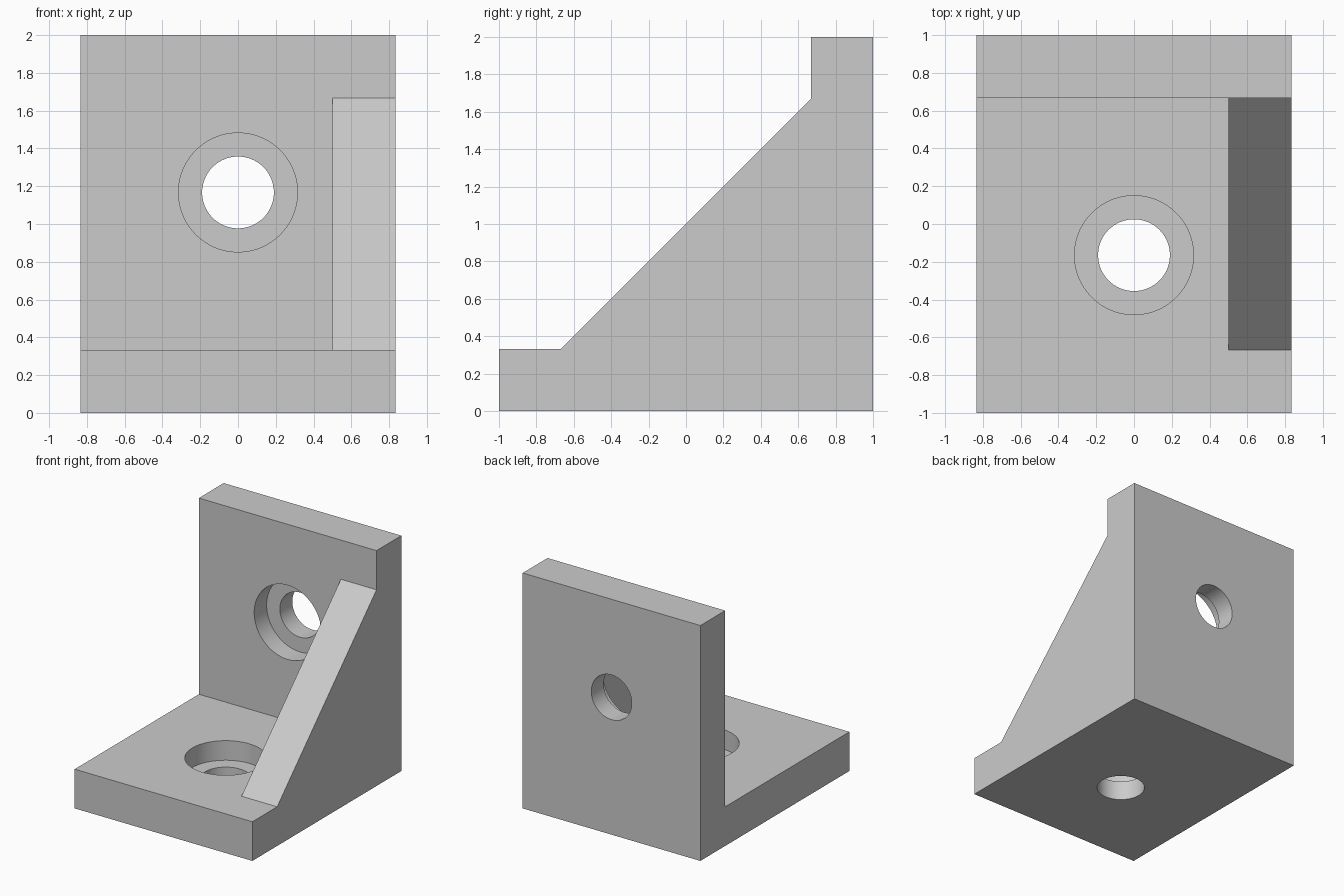
import bpy, bmesh, math
from mathutils import Vector

HALF_W = 0.835         # half width across x
T = 0.333              # plate thickness
RIB_IN = 0.5           # inner side of the gusset
HOLE_R, BORE_R = 0.19, 0.315
BORE_DEPTH = T / 2

if "Cube" in bpy.data.objects:
    bpy.data.objects.remove(bpy.data.objects["Cube"], do_unlink=True)

grey = bpy.data.materials.new("light_grey")
grey.use_nodes = True
colour = (0.6, 0.6, 0.6, 1)
grey.diffuse_color = colour
grey.node_tree.nodes["Principled BSDF"].inputs["Base Color"].default_value = colour


def prism(name, profile, x0, x1):
    """Extrude a (y, z) profile along x."""
    bm = bmesh.new()
    face = bm.faces.new([bm.verts.new((x0, y, z)) for y, z in profile])
    moved = bmesh.ops.extrude_face_region(bm, geom=[face])["geom"]
    bmesh.ops.translate(bm, vec=(x1 - x0, 0, 0),
                        verts=[v for v in moved if isinstance(v, bmesh.types.BMVert)])
    bmesh.ops.recalc_face_normals(bm, faces=bm.faces)
    mesh = bpy.data.meshes.new(name)
    bm.to_mesh(mesh)
    bm.free()
    obj = bpy.data.objects.new(name, mesh)
    bpy.context.collection.objects.link(obj)
    mesh.materials.append(grey)
    return obj


def cylinder(name, radius, start, end):
    """Hidden cutter running between two points."""
    start, end = Vector(start), Vector(end)
    axis = end - start
    bpy.ops.mesh.primitive_cylinder_add(
        vertices=96, radius=radius, depth=axis.length, location=(start + end) / 2,
        rotation=axis.to_track_quat('Z', 'Y').to_euler())
    obj = bpy.context.object
    obj.name = name
    obj.hide_render = True
    obj.data.materials.append(grey)
    return obj


def combine(target, other, operation):
    """Apply a boolean and discard the second object."""
    bpy.context.view_layer.objects.active = target
    mod = target.modifiers.new(operation.lower(), 'BOOLEAN')
    mod.operation, mod.solver, mod.object = operation, 'EXACT', other
    bpy.ops.object.modifier_apply(modifier=mod.name)
    bpy.data.objects.remove(other, do_unlink=True)


# L-shaped plates
bracket = prism("angle_bracket", [(-1, 0), (1, 0), (1, 2), (1 - T, 2),
                                  (1 - T, T), (-1, T)], -HALF_W, HALF_W)

# Diagonal gusset along the left side
gusset = prism("gusset", [(T - 1, T), (1 - T, T), (1 - T, 2 - T)], RIB_IN, HALF_W)
combine(bracket, gusset, 'UNION')

# Counterbored holes through the base and the upright: surface point and inward direction
for point, inward in (((0, -0.165, T), (0, 0, -1)), ((0, 1 - T, 1.167), (0, 1, 0))):
    p, d = Vector(point), Vector(inward)
    combine(bracket, cylinder("hole_cutter", HOLE_R, p - d * 0.1, p + d * (T + 0.1)), 'DIFFERENCE')
    combine(bracket, cylinder("bore_cutter", BORE_R, p - d * 0.1, p + d * BORE_DEPTH), 'DIFFERENCE')

# Merge flat regions and smooth the hole walls
bm = bmesh.new()
bm.from_mesh(bracket.data)
bmesh.ops.remove_doubles(bm, verts=bm.verts, dist=0.0001)
bmesh.ops.dissolve_limit(bm, angle_limit=math.radians(0.5), verts=bm.verts, edges=bm.edges)
bm.to_mesh(bracket.data)
bm.free()
bpy.ops.object.select_all(action='DESELECT')
bracket.select_set(True)
bpy.context.view_layer.objects.active = bracket
bpy.ops.object.shade_smooth_by_angle(angle=math.radians(30))
